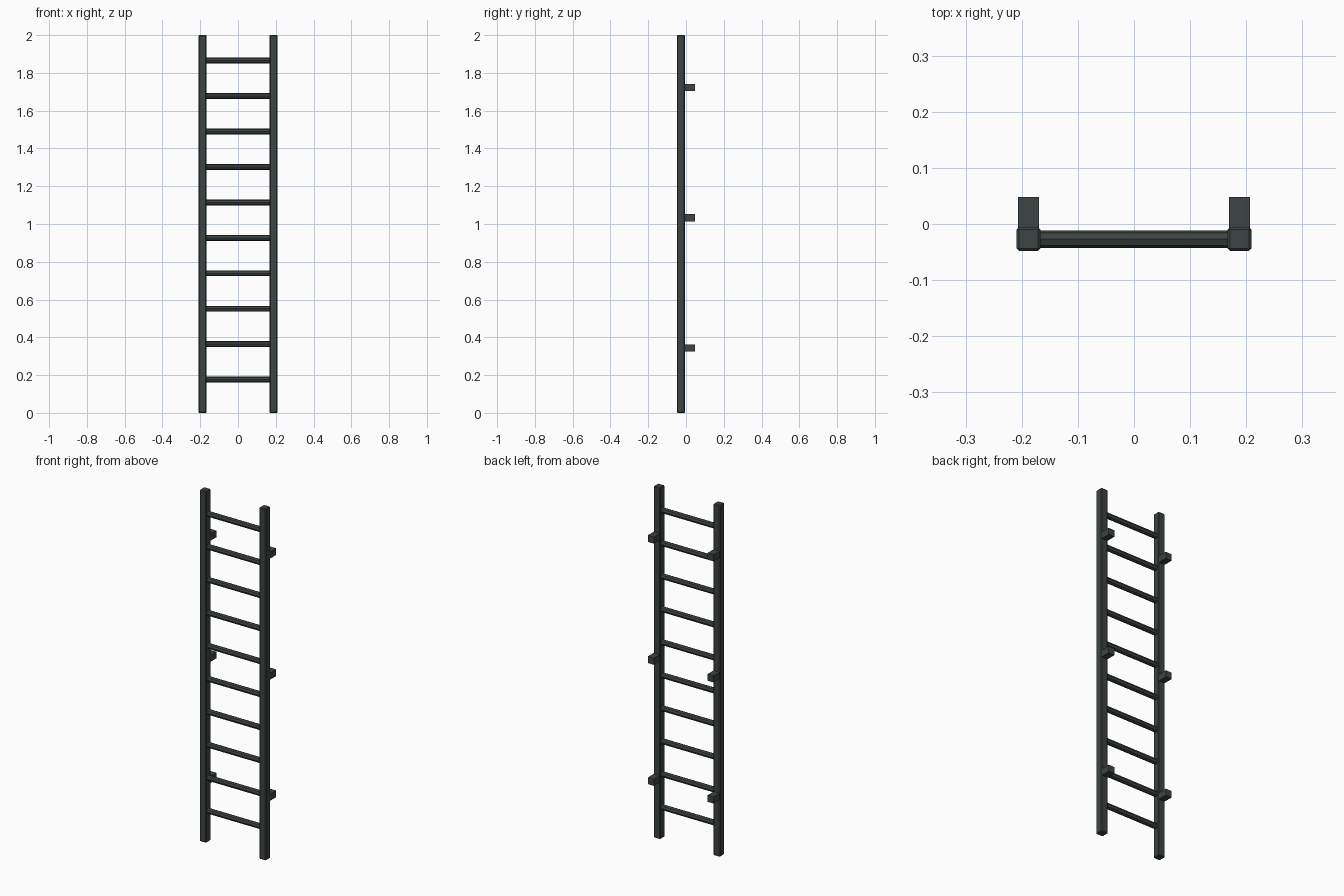
import bpy, math

if "Cube" in bpy.data.objects:
    bpy.data.objects.remove(bpy.data.objects["Cube"])

metal = bpy.data.materials.new("dark grey metal")
metal.diffuse_color = (0.048, 0.058, 0.056, 1)
metal.use_nodes = True
metal.node_tree.nodes["Principled BSDF"].inputs["Base Color"].default_value = metal.diffuse_color

RAIL_X, RAIL_Y, RAIL_W = 0.188, -0.027, 0.042


def finish(ob, name):
    ob.name = name
    ob.data.materials.append(metal)
    return ob


def box(name, loc, size, bevel=0):
    bpy.ops.mesh.primitive_cube_add(size=1, location=loc)
    ob = finish(bpy.context.object, name)
    ob.scale = size
    bpy.ops.object.transform_apply(location=False, rotation=False, scale=True)
    if bevel:
        mod = ob.modifiers.new("bevel", 'BEVEL')
        mod.width, mod.segments = bevel, 1
    return ob


# Side rails with chamfered edges, and the wall brackets behind them
for side, x in (("left", -RAIL_X), ("right", RAIL_X)):
    box(f"{side}_rail", (x, RAIL_Y, 1.0), (RAIL_W, RAIL_W, 2.0), 0.004)
    for i in range(3):
        y0, y1 = -0.010, 0.048
        box(f"{side}_wall_bracket_{i + 1}", (x, (y0 + y1) / 2, 0.344 + i * 0.689),
            (0.0375, y1 - y0, 0.0375))

# Ten eight-sided rungs with an edge pointing up
for i in range(10):
    bpy.ops.mesh.primitive_cylinder_add(
        vertices=8, radius=0.0157, depth=2 * RAIL_X - RAIL_W + 0.01,
        location=(0, RAIL_Y, 0.176 + i * 0.1877), rotation=(0, math.pi / 2, 0))
    finish(bpy.context.object, f"rung_{i + 1}")
